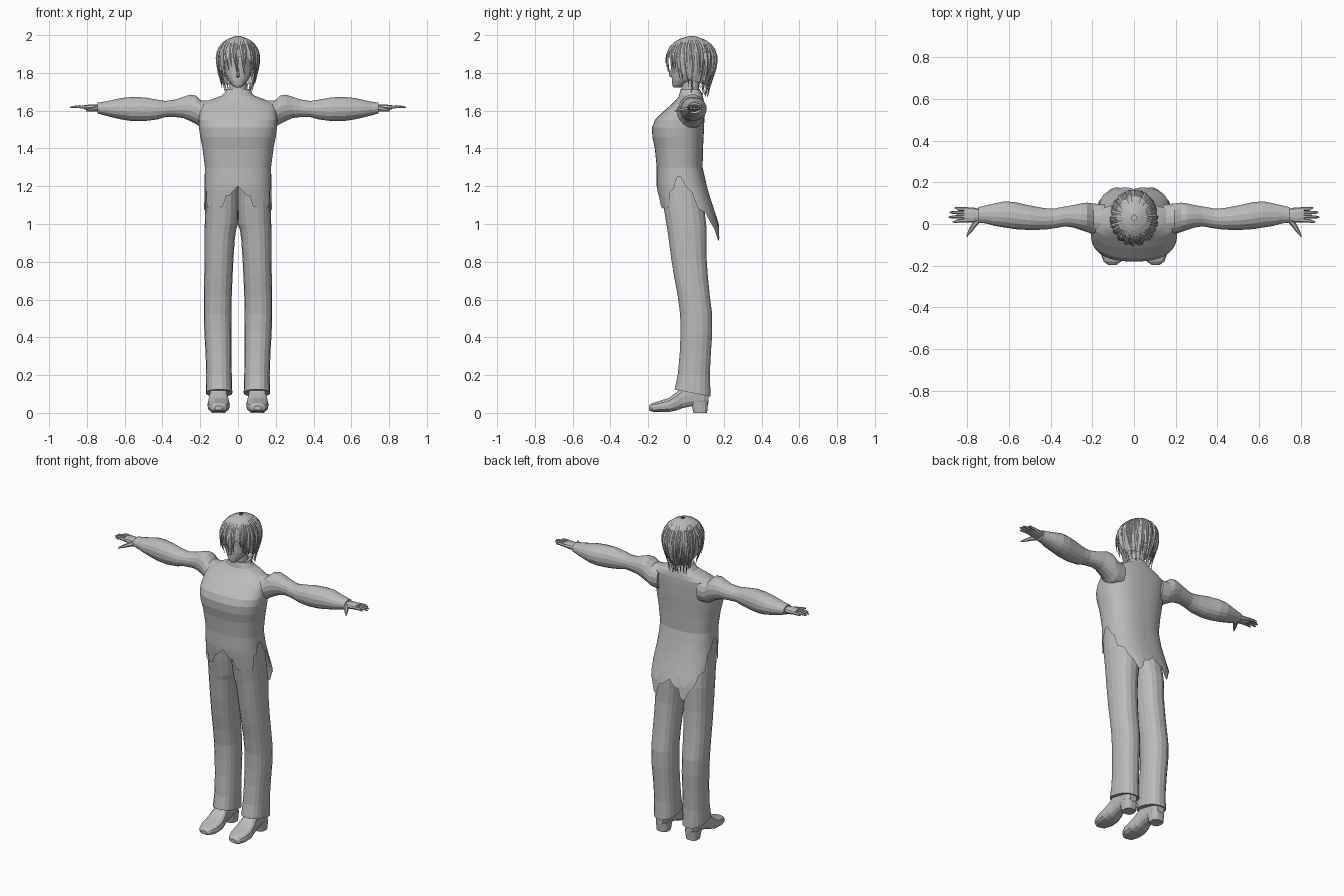
import bpy, bmesh, math, random
from mathutils import Vector

if "Cube" in bpy.data.objects:
    bpy.data.objects.remove(bpy.data.objects["Cube"])

random.seed(4)
grey = bpy.data.materials.new("plain grey")
grey.diffuse_color = (0.5, 0.5, 0.5, 1)
grey.use_nodes = True
grey.node_tree.nodes["Principled BSDF"].inputs["Base Color"].default_value = grey.diffuse_color


def lerp_table(table, t):
    """Piecewise linear lookup; rows are (key, values...) in rising key order."""
    if t <= table[0][0]:
        return table[0][1:]
    for a, b in zip(table, table[1:]):
        if t <= b[0]:
            f = (t - a[0]) / (b[0] - a[0])
            return [p + (q - p) * f for p, q in zip(a[1:], b[1:])]
    return table[-1][1:]


def skin(name, rings, cap=True, mirror=False, bm=None):
    """Bridge closed rings of equal size into a mesh object."""
    own = bm is None
    bm = bm or bmesh.new()
    loops = [[bm.verts.new(p) for p in r] for r in rings]
    n = len(loops[0])
    for a, b in zip(loops, loops[1:]):
        for i in range(n):
            j = (i + 1) % n
            bm.faces.new((a[i], a[j], b[j], b[i]))
    if cap:
        bm.faces.new(loops[0])
        bm.faces.new(loops[-1])
    if own:
        finish(name, bm, mirror)


def finish(name, bm, mirror=False, smooth=20):
    bmesh.ops.remove_doubles(bm, verts=bm.verts, dist=1e-5)
    bmesh.ops.recalc_face_normals(bm, faces=bm.faces)
    me = bpy.data.meshes.new(name)
    bm.to_mesh(me)
    bm.free()
    me.materials.append(grey)
    ob = bpy.data.objects.new(name, me)
    bpy.context.collection.objects.link(ob)
    if mirror:
        ob.modifiers.new("mirror", 'MIRROR').use_mirror_merge = False
    return ob


def section(axis, t, a0, a1, b0, b1, n=16, p=2.3):
    """Superellipse ring across an axis, filling the box a0..a1, b0..b1."""
    pts = []
    for i in range(n):
        w = 2 * math.pi * (i + 0.5) / n
        s, c = math.sin(w), math.cos(w)
        a = (a0 + a1) / 2 + (a1 - a0) / 2 * math.copysign(abs(s) ** (2 / p), s)
        b = (b0 + b1) / 2 + (b1 - b0) / 2 * math.copysign(abs(c) ** (2 / p), c)
        pts.append({'x': (t, a, b), 'y': (a, t, b), 'z': (a, b, t)}[axis])
    return pts


def tube(bm, pts, radii, n=6, flat=1.0):
    """Tapered limb through points, used for fingers."""
    rings = []
    for i, p in enumerate(pts):
        d = (Vector(pts[min(i + 1, len(pts) - 1)]) - Vector(pts[max(i - 1, 0)])).normalized()
        u = d.cross(Vector((0, 0, 1))).normalized()
        v = u.cross(d)
        rings.append([Vector(p) + radii[i] * (u * math.cos(k * math.tau / n) + v * flat * math.sin(k * math.tau / n))
                      for k in range(n)])
    skin("", rings, bm=bm)


# Coat: body profile (z, half width, front y, back y) with a ragged hem by angle
body = [(0.88, .185, -.12, .19), (1.0, .195, -.125, .175), (1.1, .188, -.14, .14),
        (1.2, .178, -.155, .11), (1.3, .175, -.155, .088), (1.4, .188, -.165, .09),
        (1.46, .2, -.178, .093), (1.51, .207, -.18, .096), (1.55, .208, -.165, .097),
        (1.6, .205, -.115, .098), (1.635, .195, -.075, .097), (1.66, .14, -.05, .093),
        (1.68, .085, -.035, .088), (1.7, .068, -.032, .08), (1.715, .058, -.022, .07)]
hem = [(0, 1.2), (10, 1.15), (15, 1.15), (16, 1.1), (30, 1.08), (35, 1.09), (36, 1.14),
       (44, 1.13), (48, 1.09), (58, 1.08), (63, 1.17), (78, 1.19), (82, 1.25), (92, 1.25),
       (96, 1.19), (105, 1.17), (110, 1.08), (125, 1.06), (132, 1.0), (142, .97), (152, .9),
       (160, .93), (165, .98), (172, .98), (180, 1.02)]


def body_point(deg, z):
    hx, yf, yb = lerp_table(body, z)
    s, c = math.sin(math.radians(deg)), math.cos(math.radians(deg))
    x = hx * math.copysign(abs(s) ** .8, s)
    return (x, (yf + yb) / 2 - (yb - yf) / 2 * math.copysign(abs(c) ** .8, c), z)


columns = range(0, 360, 5)
rows = []
for k in range(5):
    rows.append([])
    for d in columns:
        low = lerp_table(hem, min(d, 360 - d))[0]
        rows[-1].append(body_point(d, low + (1.3 - low) * k / 5))
for z, *_ in body[4:]:
    rows.append([body_point(d, z) for d in columns])
skin("coat", rows, cap=False)

# Collar band and neck
skin("collar", [section('z', 1.68, -.07, .07, -.038, .085), section('z', 1.715, -.062, .062, -.03, .075)])
skin("neck", [section('z', z, -r, r, .022 - r, .022 + r) for z, r in ((1.66, .055), (1.71, .046), (1.8, .044))])

# Trouser leg (z, inner x, outer x, front y, back y), hem cut lower at the heel
leg = [(.1, .03, .17, -.062, .132), (.2, .033, .168, -.045, .127), (.32, .034, .172, -.034, .133),
       (.42, .034, .178, -.03, .14), (.52, .035, .181, -.032, .14), (.62, .033, .181, -.045, .127),
       (.72, .029, .179, -.064, .117), (.82, .024, .177, -.08, .11), (.92, .017, .177, -.093, .11),
       (.97, .010, .177, -.1, .11), (1.0, 0, .176, -.105, .108), (1.1, -.003, .173, -.122, .096),
       (1.2, -.003, .168, -.135, .085), (1.29, -.003, .16, -.13, .07)]
leg_rings = [section('z', *r, n=18) for r in leg]
leg_rings[0] = [(x, y, .106 - .2 * (y - .03)) for x, y, z in leg_rings[0]]
skin("trouser_leg", leg_rings, mirror=True)

# Shoe upper and heel block
shoe = [(-.197, .085, .122, .015, .038), (-.18, .062, .146, .006, .052), (-.14, .046, .16, .003, .064),
        (-.09, .043, .162, .004, .08), (-.05, .05, .156, .012, .11), (-.02, .056, .15, .024, .14),
        (.04, .06, .146, .036, .16), (.095, .064, .142, .04, .15), (.118, .078, .128, .05, .12)]
skin("shoe", [section('y', *r, n=14, p=2.8) for r in shoe], mirror=True)
skin("shoe_heel", [section('z', 0, .066, .14, .04, .112, p=3), section('z', .06, .06, .146, .025, .118, p=3)],
     mirror=True)

# Sleeve (x, front y, back y, bottom z, top z), puffed at shoulder and forearm
sleeve = [(.14, -.06, .095, 1.5, 1.655), (.195, -.05, .1, 1.51, 1.655), (.225, -.04, .104, 1.53, 1.682),
          (.255, -.03, .1, 1.545, 1.686), (.29, -.018, .092, 1.56, 1.674), (.33, -.012, .085, 1.565, 1.66),
          (.385, -.022, .075, 1.565, 1.652), (.43, -.028, .077, 1.552, 1.66), (.5, -.03, .09, 1.543, 1.672),
          (.57, -.026, .106, 1.545, 1.673), (.62, -.018, .11, 1.553, 1.668), (.67, -.01, .1, 1.565, 1.656),
          (.71, .002, .09, 1.575, 1.648), (.745, .006, .082, 1.585, 1.643)]
skin("sleeve", [section('x', *r, n=16, p=2.1) for r in sleeve], mirror=True)

# Hand: palm, four fingers and a thumb
hand = bmesh.new()
skin("", [section('x', *r, n=10) for r in ((.73, .018, .07, 1.595, 1.632), (.77, .006, .079, 1.598, 1.634),
                                          (.815, .008, .08, 1.606, 1.63))], bm=hand)
for y, tip in ((.016, .87), (.035, .89), (.054, .886), (.072, .862)):
    y2 = y + (y - .045) * .2
    tube(hand, [(.8, y, 1.619), (.84, y, 1.621), (tip - .01, y2, 1.619), (tip, y2, 1.617)],
         [.0095, .009, .006, .002])
tube(hand, [(.745, .025, 1.61), (.77, -.008, 1.606), (.787, -.035, 1.602), (.803, -.06, 1.598)],
     [.016, .012, .009, .003])
finish("hand", hand, mirror=True)

# Head with tapered jaw, nose and ears
head = [(1.722, .014, -.066, -.03), (1.735, .03, -.073, .0), (1.76, .052, -.076, .05), (1.79, .067, -.077, .09),
        (1.83, .076, -.075, .115), (1.87, .082, -.078, .125), (1.91, .08, -.07, .12), (1.95, .06, -.04, .1)]
skin("head", [section('z', z, -w, w, f, b, n=18, p=2.1) for z, w, f, b in head])
skin("nose", [section('z', z, -w, w, y, -.05, n=6) for z, w, y in
              ((1.776, .006, -.08), (1.784, .009, -.093), (1.83, .005, -.079))])
skin("ear", [section('z', z, .066, x, .01, .035, n=8) for z, x in ((1.78, .072), (1.8, .084), (1.83, .088), (1.84, .076))],
     mirror=True)

# Hair volume (z, fraction of the full radius)
volume = [(1.64, .52), (1.7, .6), (1.75, .74), (1.8, .9), (1.85, .98), (1.88, 1.0), (1.91, .96),
          (1.94, .84), (1.965, .66), (1.982, .42), (1.993, .16), (1.996, .02)]


def hair_point(deg, z, scale=1.0):
    s = lerp_table(volume, z)[0] * scale
    a = math.radians(deg)
    return Vector((.113 * s * math.sin(a), .03 - .132 * s * math.cos(a), z))


# Inner hair cap, high over the face and low at the nape
edge = [(0, 1.89), (35, 1.87), (60, 1.8), (90, 1.76), (180, 1.72)]
cap_rows = []
for k in range(12):
    cap_rows.append([])
    for d in range(0, 360, 10):
        low = lerp_table(edge, min(d, 360 - d))[0]
        f = math.sin(k / 11 * math.pi / 2)
        cap_rows[-1].append(hair_point(d, low + (1.994 - low) * f, .94 if d % 20 else .97))
skin("hair_cap", cap_rows, cap=False)


def lock(bm, deg, tip, width, sway, flare):
    """Pointed hair lock running from the crown down to its tip height."""
    rings = []
    for k in range(11):
        t = k / 10
        z = 1.994 - (1.994 - tip) * (1 - math.cos(t * math.pi / 2)) ** .9
        p = hair_point(deg + sway * t * t, z)
        out = Vector((math.sin(math.radians(deg)), -math.cos(math.radians(deg)), 0))
        side = Vector((-out.y, out.x, 0))
        w = max(.0006, width * min(1, .12 + lerp_table(volume, z)[0]) * (1 - t ** 3.5))
        p += out * flare * t ** 4
        thick = .4 * w + .001
        rings.append([p + side * w, p + out * thick, p - side * w, p - out * thick])
    skin("", rings, bm=bm)


# Locks all round: short fringe, longer sides, longest at the nape
locks = bmesh.new()
for i in range(46):
    d = i * 360 / 46
    off = min(d, 360 - d)
    base = lerp_table([(0, 1.80), (25, 1.82), (45, 1.79), (65, 1.72), (100, 1.71), (180, 1.69)], off)[0]
    lock(locks, d, base + random.uniform(-.02, .03), random.uniform(.009, .013),
         random.uniform(-14, 14), random.uniform(-.004, .012))
for d, sway in ((125, 8), (150, -6), (172, 6), (195, -8), (215, 8), (237, -6)):
    lock(locks, d, 1.675 + random.uniform(-.01, .01), .014, sway, .012)
finish("hair_locks", locks)
